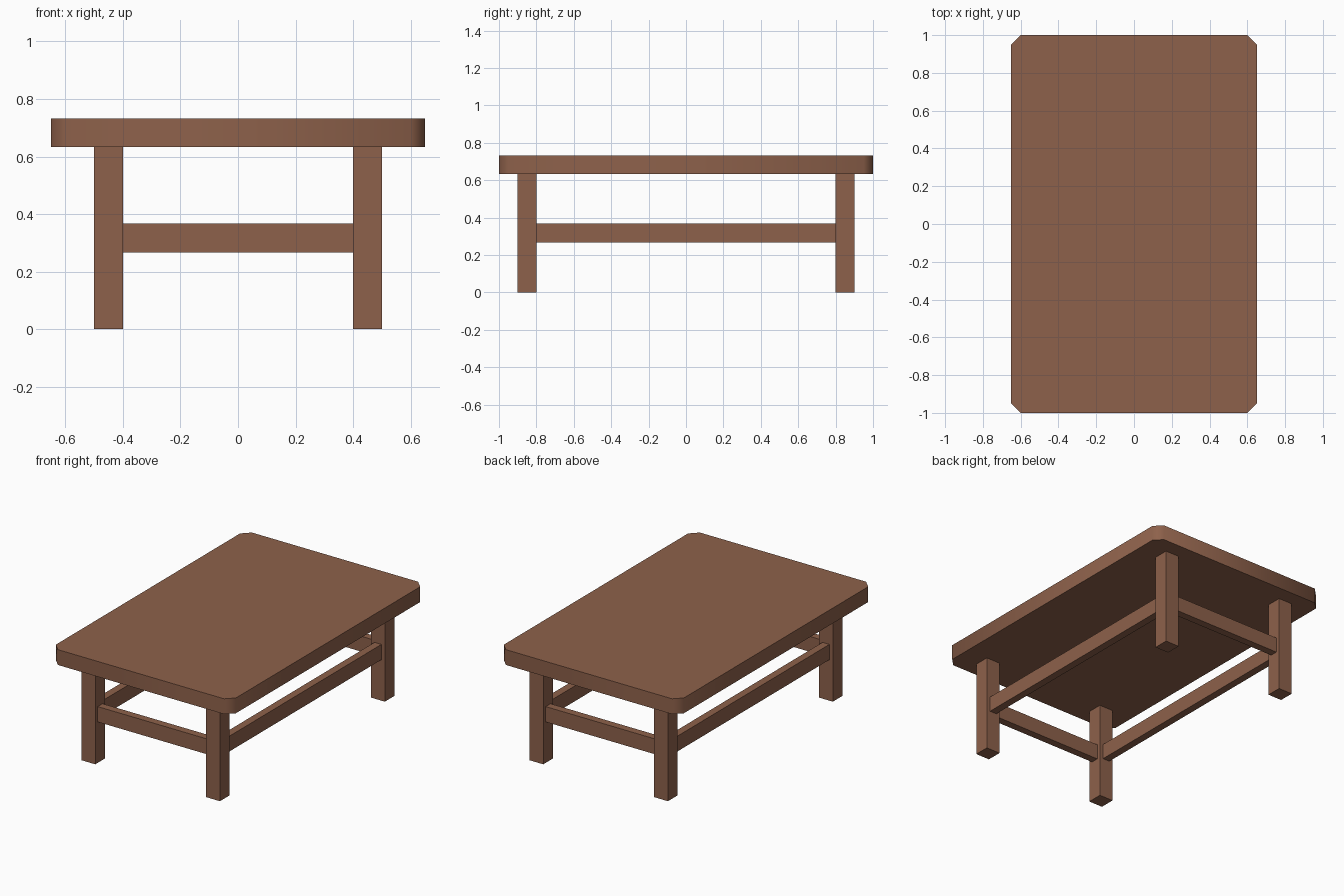
import bpy, bmesh, math

if "Cube" in bpy.data.objects:
    bpy.data.objects.remove(bpy.data.objects["Cube"])

wood = bpy.data.materials.new("wood")
wood.diffuse_color = (0.27, 0.12, 0.07, 1)
wood.use_nodes = True
wood.node_tree.nodes["Principled BSDF"].inputs["Base Color"].default_value = wood.diffuse_color


def add_object(name, bm):
    bmesh.ops.recalc_face_normals(bm, faces=bm.faces)
    mesh = bpy.data.meshes.new(name)
    bm.to_mesh(mesh)
    bm.free()
    mesh.materials.append(wood)
    obj = bpy.data.objects.new(name, mesh)
    bpy.context.collection.objects.link(obj)
    return obj


def box(name, center, size):
    bm = bmesh.new()
    bmesh.ops.create_cube(bm, size=1)
    bmesh.ops.scale(bm, vec=size, verts=bm.verts)
    bmesh.ops.translate(bm, vec=center, verts=bm.verts)
    return add_object(name, bm)


TOP, UNDER = 0.733, 0.633

# Tabletop: slab with cut corners, shaded smoothly around its rim
bm = bmesh.new()
bmesh.ops.create_cube(bm, size=1)
bmesh.ops.scale(bm, vec=(1.3, 2.0, TOP - UNDER), verts=bm.verts)
bmesh.ops.translate(bm, vec=(0, 0, (TOP + UNDER) / 2), verts=bm.verts)
upright = [e for e in bm.edges if abs(e.verts[0].co.z - e.verts[1].co.z) > 0.05]
bmesh.ops.bevel(bm, geom=upright, offset=0.05, offset_type='OFFSET',
                segments=1, affect='EDGES')
tabletop = add_object("tabletop", bm)
bpy.context.view_layer.objects.active = tabletop
tabletop.select_set(True)
bpy.ops.object.shade_smooth_by_angle(angle=math.radians(60))

# Legs
for sx, side in ((-1, "left"), (1, "right")):
    for sy, end in ((-1, "front"), (1, "back")):
        box(f"{end}_{side}_leg", (sx * 0.45, sy * 0.85, UNDER / 2), (0.1, 0.1, UNDER))

# Stretchers between the legs
RAIL_Z = 0.317
for s, end, side in ((-1, "front", "left"), (1, "back", "right")):
    box(f"{end}_stretcher", (0, s * 0.85, RAIL_Z), (0.8, 0.05, 0.1))
    box(f"{side}_stretcher", (s * 0.45, 0, RAIL_Z), (0.05, 1.6, 0.1))
